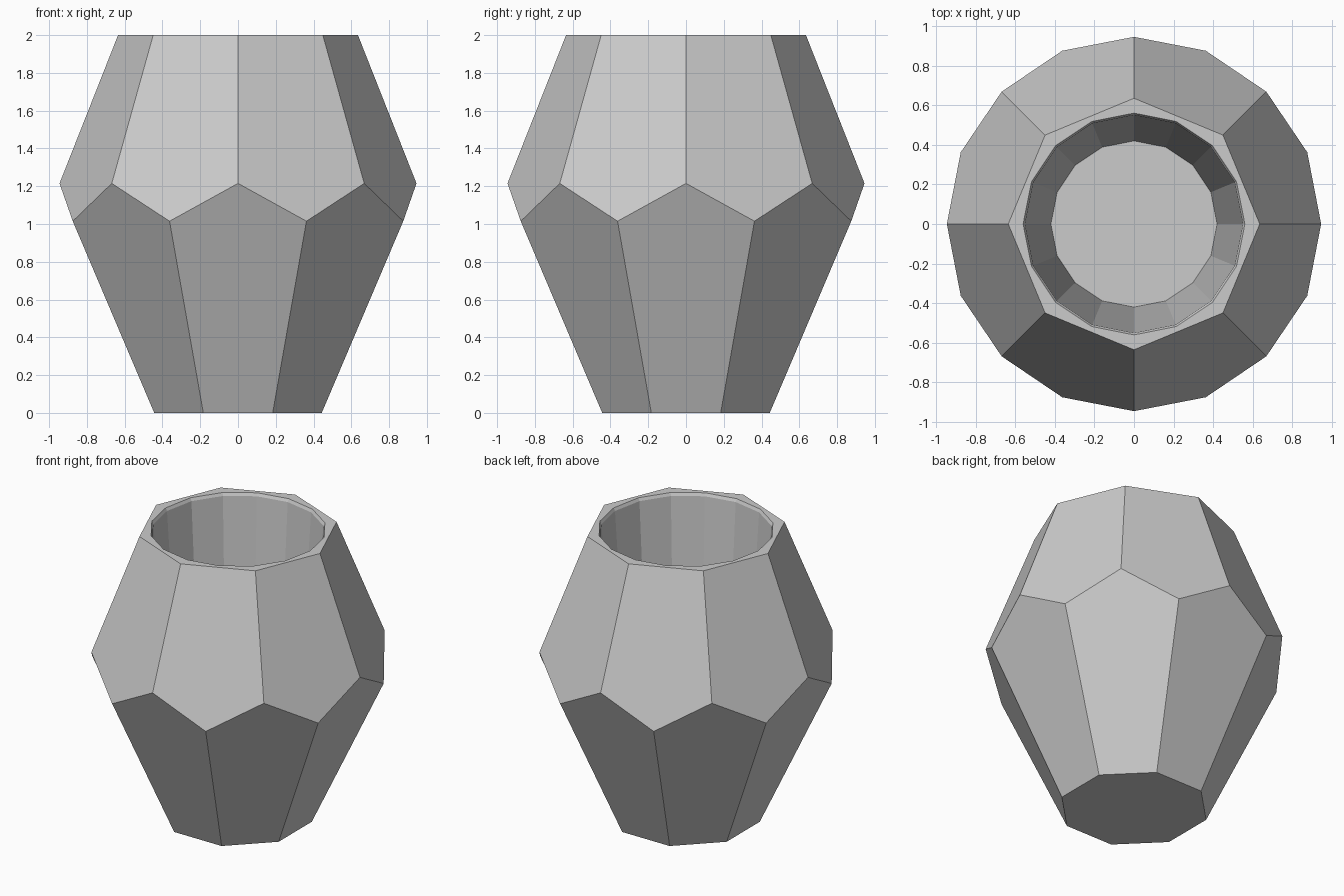
import bpy
import bmesh
from math import cos, sin, pi

cube = bpy.data.objects.get("Cube")
if cube:
    bpy.data.objects.remove(cube, do_unlink=True)

# Single plain grey material
grey = bpy.data.materials.new("light_grey")
grey.use_nodes = True
colour = (0.6, 0.6, 0.6, 1)
grey.diffuse_color = colour
grey.node_tree.nodes["Principled BSDF"].inputs["Base Color"].default_value = colour

SIDES = 8
bm = bmesh.new()


def ring(count, radius, z, turn=0.0):
    """Ring of vertices; turn is a fraction of one step."""
    step = 2 * pi / count
    return [bm.verts.new((radius * cos((i + turn) * step),
                          radius * sin((i + turn) * step), z))
            for i in range(count)]


def bridge(a, b):
    n = len(a)
    for i in range(n):
        j = (i + 1) % n
        bm.faces.new((a[i], a[j], b[j], b[i]))


# Outer shell: interlocking pentagons above and below a zigzag waist
foot = ring(SIDES, 0.48, 0, 0.5)
low = ring(SIDES, 0.947, 1.015, 0.5)
high = ring(SIDES, 0.945, 1.215)
top = ring(SIDES, 0.635, 2)
for i in range(SIDES):
    j = (i + 1) % SIDES
    bm.faces.new((top[i], high[i], low[i], high[j], top[j]))
    bm.faces.new((foot[i], foot[j], low[j], high[j], low[i]))
bm.faces.new(foot[::-1])

# Hollow: chamfered lip, tapering wall and flat floor
lip = ring(2 * SIDES, 0.56, 2)
throat = ring(2 * SIDES, 0.55, 1.98)
floor = ring(2 * SIDES, 0.42, 0.1)
bridge(lip, throat)
bridge(throat, floor)
bm.faces.new(floor)

# Flat rim joining the octagon to the round opening
for i in range(SIDES):
    j = (i + 1) % SIDES
    bm.faces.new((top[i], top[j], lip[2 * j], lip[2 * i + 1], lip[2 * i]))

bmesh.ops.recalc_face_normals(bm, faces=bm.faces[:])
mesh = bpy.data.meshes.new("faceted_pot")
bm.to_mesh(mesh)
bm.free()
mesh.materials.append(grey)
pot = bpy.data.objects.new("faceted_pot", mesh)
bpy.context.collection.objects.link(pot)
